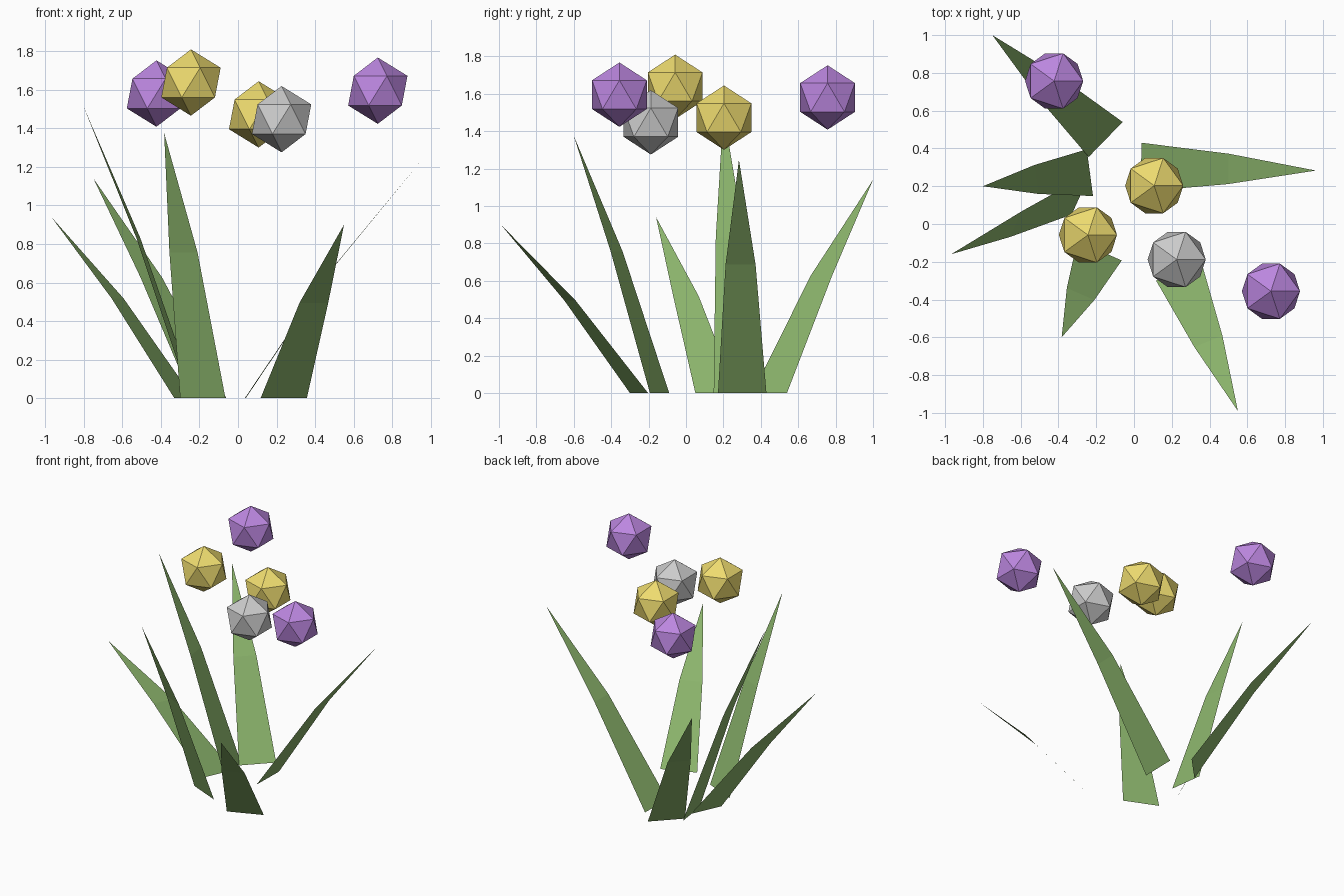
import bpy
from mathutils import Vector

if "Cube" in bpy.data.objects:
    bpy.data.objects.remove(bpy.data.objects["Cube"])


def material(name, rgb):
    m = bpy.data.materials.new(name)
    m.diffuse_color = (*rgb, 1)
    m.use_nodes = True
    m.node_tree.nodes["Principled BSDF"].inputs["Base Color"].default_value = m.diffuse_color
    return m


green = material("leaf_green", (0.26, 0.46, 0.15))
yellow = material("flower_yellow", (0.85, 0.71, 0.16))
purple = material("flower_purple", (0.50, 0.24, 0.74))


def blade(name, base_a, base_b, tip):
    """Flat bent leaf: quad from the ground to the bend, triangle to the tip."""
    a, b, t = Vector((*base_a, 0)), Vector((*base_b, 0)), Vector(tip)
    mid = ((a + b) / 2).lerp(t, 0.5)
    mid.z = 0.55 * t.z
    half = (b - a) * 0.31
    mesh = bpy.data.meshes.new(name)
    mesh.from_pydata([a, b, mid + half, mid - half, t], [],
                     [(0, 1, 2, 3), (3, 2, 4)])
    mesh.materials.append(green)
    ob = bpy.data.objects.new(name, mesh)
    bpy.context.collection.objects.link(ob)


def flower(name, loc, mat=None):
    """Low-poly icosahedron blossom."""
    bpy.ops.mesh.primitive_ico_sphere_add(subdivisions=1, radius=0.172, location=loc)
    ob = bpy.context.object
    ob.name = name
    if mat:
        ob.data.materials.append(mat)


# Leaves fanning out from the ground
blade("leaf_back_left", (-0.06, 0.54), (-0.24, 0.355), (-0.75, 1.0, 1.14))
blade("leaf_left", (-0.25, 0.395), (-0.217, 0.148), (-0.80, 0.20, 1.51))
blade("leaf_front_left", (-0.23, 0.27), (-0.33, 0.05), (-0.968, -0.16, 0.94))
blade("leaf_front", (-0.30, -0.09), (-0.065, -0.193), (-0.383, -0.60, 1.375))
blade("leaf_front_right", (0.117, -0.30), (0.357, -0.203), (0.55, -0.99, 0.90))
blade("leaf_right", (0.035, 0.171), (0.04, 0.43), (0.963, 0.283, 1.247))

# Floating blossoms
flower("flower_back", (-0.423, 0.757, 1.58), purple)
flower("flower_right", (0.725, -0.356, 1.595), purple)
flower("flower_left", (-0.244, -0.058, 1.637), yellow)
flower("flower_middle", (0.107, 0.203, 1.472), yellow)
flower("flower_front", (0.226, -0.188, 1.447))
